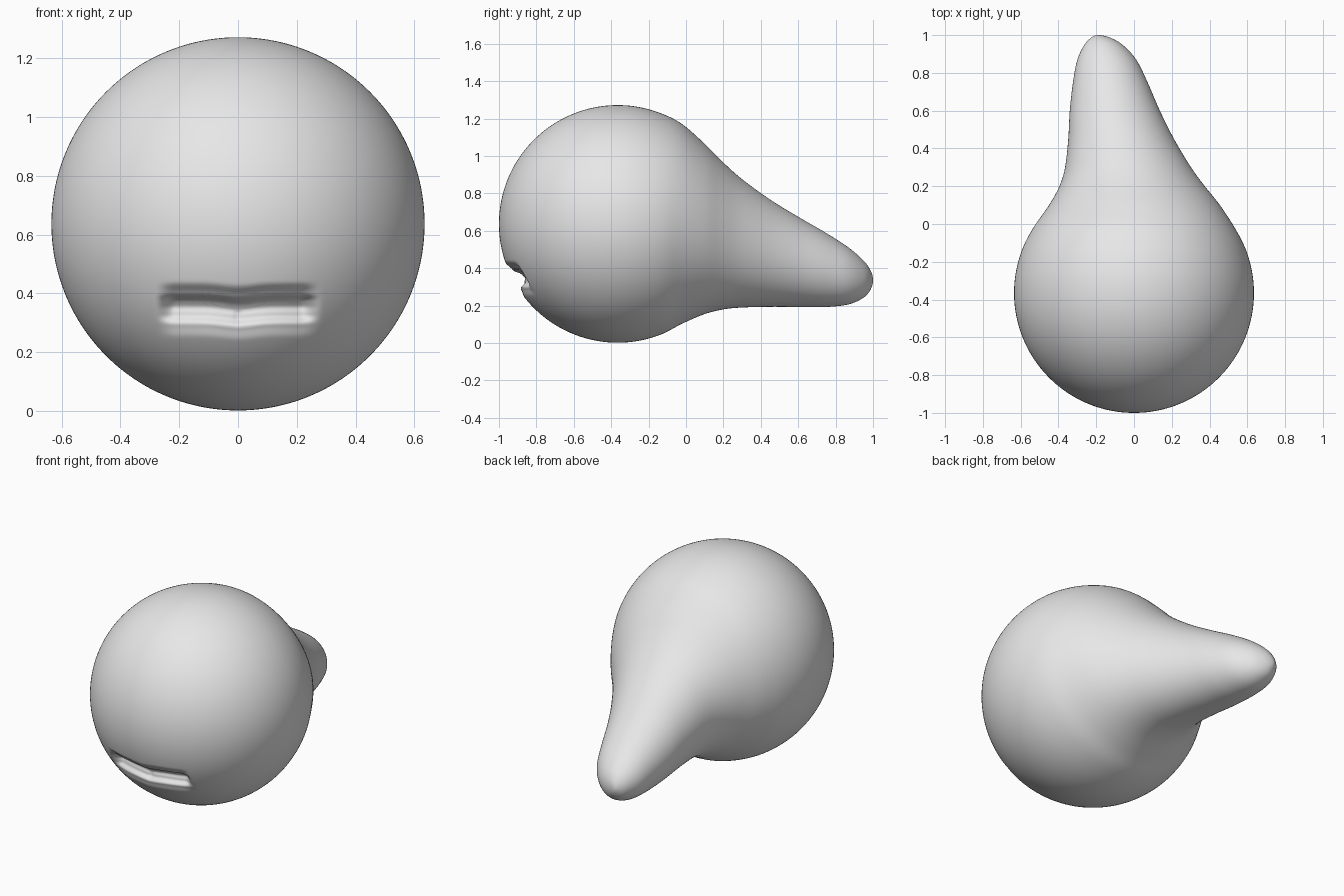
import bpy, bmesh, math

if "Cube" in bpy.data.objects:
    bpy.data.objects.remove(bpy.data.objects["Cube"])

R, CY, CZ = 0.635, -0.365, 0.637      # round head
SEG, FRONT, STEP = 256, 110, 6

# Tail stations: y, left x, right x, bottom z, top z
TAIL = [
    (0.10, -0.45, 0.455, 0.155, 1.065),
    (0.20, -0.395, 0.375, 0.180, 0.965),
    (0.30, -0.365, 0.302, 0.190, 0.876),
    (0.45, -0.348, 0.212, 0.194, 0.767),
    (0.60, -0.340, 0.137, 0.193, 0.675),
    (0.75, -0.323, 0.072, 0.193, 0.588),
    (0.87, -0.300, 0.012, 0.207, 0.510),
    (0.95, -0.262, -0.062, 0.243, 0.440),
    (0.988, -0.224, -0.130, 0.288, 0.386),
    (1.00, -0.190, -0.190, 0.336, 0.336),
]

# Mouth: height -> depth of the fold
FOLD = [(0.25, 0.0), (0.295, 0.012), (0.33, 0.052), (0.355, 0.070),
        (0.375, 0.064), (0.40, 0.024), (0.44, 0.0)]


def smooth(t):
    t = max(0.0, min(1.0, t))
    return t * t * (3 - 2 * t)


def sphere_station(y):
    r = math.sqrt(R * R - (y - CY) ** 2)
    return (y, -r, r, CZ - r, CZ + r)


def catmull(a, b, c, d, t):
    return tuple(0.5 * (2 * q + (r - p) * t + (2 * p - 5 * q + 4 * r - s) * t * t
                        + (3 * q - p - 3 * r + s) * t ** 3)
                 for p, q, r, s in zip(a, b, c, d))


def fold_depth(x, z):
    z += 0.010 * math.exp(-(x / 0.07) ** 2)           # dip in the middle
    ends = 1 - smooth((abs(x) - 0.21) / 0.075)
    depth = 0.0
    for (z0, d0), (z1, d1) in zip(FOLD, FOLD[1:]):
        if z0 <= z < z1:
            depth = d0 + (d1 - d0) * smooth((z - z0) / (z1 - z0))
    if z < 0.35:                                       # small lip crease
        depth += 0.006 * math.exp(-(x / 0.012) ** 2) * smooth((z - 0.29) / 0.04)
    return depth * ends


# Rings from the front pole, over the head, to the tail tip
rings = [sphere_station(CY - R * math.cos(math.pi / 2 * i / FRONT))
         for i in range(1, FRONT)]
keys = [sphere_station(y) for y in (-0.48, CY, -0.25, -0.13, -0.02)] + TAIL
y, xl, xr, zb, zt = TAIL[-2]
keys.append((y, xr, xl, zt, zb))                       # mirrored past the tip
for i in range(1, len(keys) - 2):
    for k in range(STEP):
        rings.append(catmull(*keys[i - 1:i + 3], k / STEP))

bm = bmesh.new()
loops = []
for y, xl, xr, zb, zt in rings:
    loop = []
    for j in range(SEG):
        a = 2 * math.pi * j / SEG
        x = (xl + xr) / 2 + (xr - xl) / 2 * math.cos(a)
        z = (zb + zt) / 2 + (zt - zb) / 2 * math.sin(a)
        push = fold_depth(x, z) if y < -0.6 else 0.0
        loop.append(bm.verts.new((x, y + push, z)))
    loops.append(loop)
for a, b in zip(loops, loops[1:]):
    for j in range(SEG):
        k = (j + 1) % SEG
        bm.faces.new((a[j], a[k], b[k], b[j]))
nose = bm.verts.new((0, CY - R, CZ))
tip = bm.verts.new((TAIL[-1][1], TAIL[-1][0], TAIL[-1][3]))
for j in range(SEG):
    k = (j + 1) % SEG
    bm.faces.new((nose, loops[0][k], loops[0][j]))
    bm.faces.new((tip, loops[-1][j], loops[-1][k]))
bmesh.ops.recalc_face_normals(bm, faces=bm.faces)
for f in bm.faces:
    f.smooth = True

mesh = bpy.data.meshes.new("head_with_tail")
bm.to_mesh(mesh)
bm.free()
grey = bpy.data.materials.new("light_grey")
grey.diffuse_color = (0.8, 0.8, 0.8, 1)
grey.use_nodes = True
grey.node_tree.nodes["Principled BSDF"].inputs["Base Color"].default_value = grey.diffuse_color
mesh.materials.append(grey)
body = bpy.data.objects.new("head_with_tail", mesh)
bpy.context.collection.objects.link(body)
